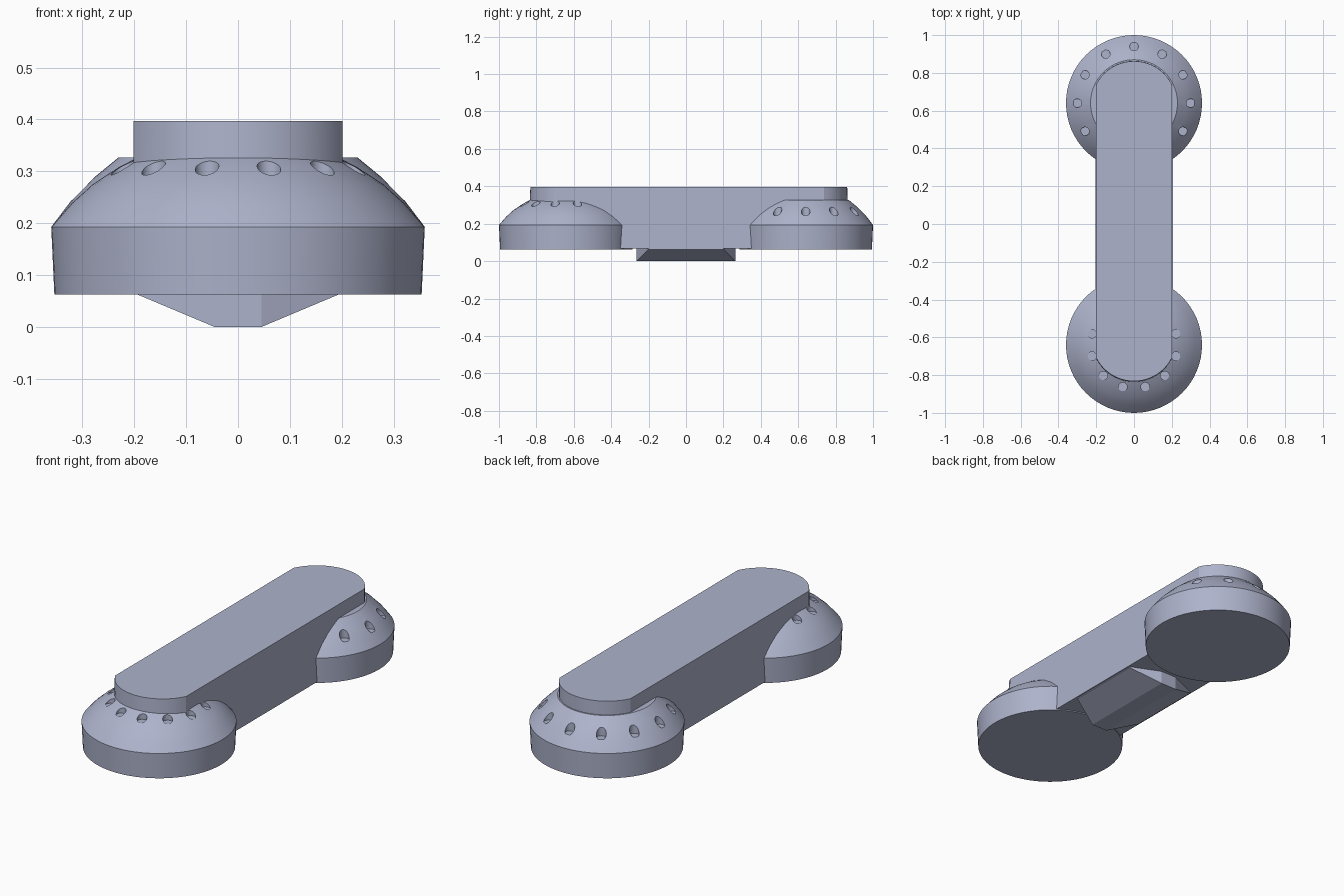
import bpy, bmesh, math
from mathutils import Matrix

cube = bpy.data.objects.get("Cube")
if cube:
    bpy.data.objects.remove(cube, do_unlink=True)

# Single blue-grey material
COLOUR = (0.42, 0.45, 0.60, 1.0)
mat = bpy.data.materials.new("blue_grey")
mat.use_nodes = True
mat.diffuse_color = COLOUR
mat.node_tree.nodes["Principled BSDF"].inputs["Base Color"].default_value = COLOUR


def make_object(name, bm):
    bmesh.ops.recalc_face_normals(bm, faces=bm.faces)
    mesh = bpy.data.meshes.new(name)
    bm.to_mesh(mesh)
    bm.free()
    mesh.materials.append(mat)
    obj = bpy.data.objects.new(name, mesh)
    bpy.context.collection.objects.link(obj)
    return obj


def select_only(obj):
    bpy.ops.object.select_all(action='DESELECT')
    obj.select_set(True)
    bpy.context.view_layer.objects.active = obj


def smooth(obj):
    select_only(obj)
    bpy.ops.object.shade_smooth_by_angle(angle=math.radians(25))


def loft(rings):
    """Closed solid through rings that have equal point counts."""
    bm = bmesh.new()
    loops = [[bm.verts.new(p) for p in ring] for ring in rings]
    n = len(loops[0])
    for a, b in zip(loops, loops[1:]):
        for i in range(n):
            j = (i + 1) % n
            bm.faces.new((a[i], a[j], b[j], b[i]))
    bm.faces.new(loops[0][::-1])
    bm.faces.new(loops[-1])
    return bm


def domed_pod(name, y, profile, hole_radius, hole_floor, first_angle):
    # Revolved drum with a domed shoulder
    n = 64
    rings = [[(r * math.cos(2 * math.pi * i / n), y + r * math.sin(2 * math.pi * i / n), z)
              for i in range(n)] for r, z in profile]
    pod = make_object(name, loft(rings))

    # Twelve vertical blind holes around the shoulder
    bm = bmesh.new()
    for k in range(12):
        a = math.radians(first_angle + 30 * k)
        centre = (hole_radius * math.cos(a), y + hole_radius * math.sin(a), hole_floor + 0.1)
        bmesh.ops.create_cone(bm, cap_ends=True, segments=20, radius1=0.023, radius2=0.023,
                              depth=0.2, matrix=Matrix.Translation(centre))
    cutter = make_object(name + "_hole_cutter", bm)
    cutter.hide_render = True
    mod = pod.modifiers.new("holes", 'BOOLEAN')
    mod.operation = 'DIFFERENCE'
    mod.solver = 'EXACT'
    mod.object = cutter
    select_only(pod)
    bpy.ops.object.modifier_apply(modifier=mod.name)
    bpy.data.objects.remove(cutter, do_unlink=True)
    smooth(pod)


drum = [(0.354, 0.063), (0.36, 0.193)]
domed_pod("back_pod", 0.64, drum + [(0.322, 0.243), (0.28, 0.286), (0.23, 0.327)],
          0.30, 0.245, 0)
domed_pod("front_pod", -0.64, drum + [(0.32, 0.239), (0.28, 0.275), (0.23, 0.308), (0.195, 0.326)],
          0.23, 0.291, 15)


# Long central body with shallow rounded ends
def body_outline(half_width, back_tip, front_tip, z, radius=0.224, steps=20):
    pts = []
    spread = math.asin(half_width / radius)
    for tip, sign in ((back_tip, 1), (front_tip, -1)):
        for i in range(steps + 1):
            a = spread * (1 - 2 * i / steps)
            pts.append((sign * radius * math.sin(a),
                        tip + sign * radius * (math.cos(a) - 1), z))
    return pts


body = make_object("central_body", loft([
    body_outline(0.203, 0.868, -0.846, 0.068),
    body_outline(0.201, 0.862, -0.832, 0.397)]))
smooth(body)

# Faceted keel under the middle of the body
bm = bmesh.new()
for sx in (-1, 1):
    for sy in (-1, 1):
        for x, y, z in ((0.195, 0.20, 0.063), (0.195, 0.20, 0.072), (0.045, 0.265, 0.072),
                        (0.045, 0.265, 0.0)):
            bm.verts.new((sx * x, sy * y, z))
hull = bmesh.ops.convex_hull(bm, input=bm.verts)
bmesh.ops.dissolve_limit(bm, angle_limit=0.01, verts=bm.verts, edges=bm.edges)
make_object("keel", bm)
